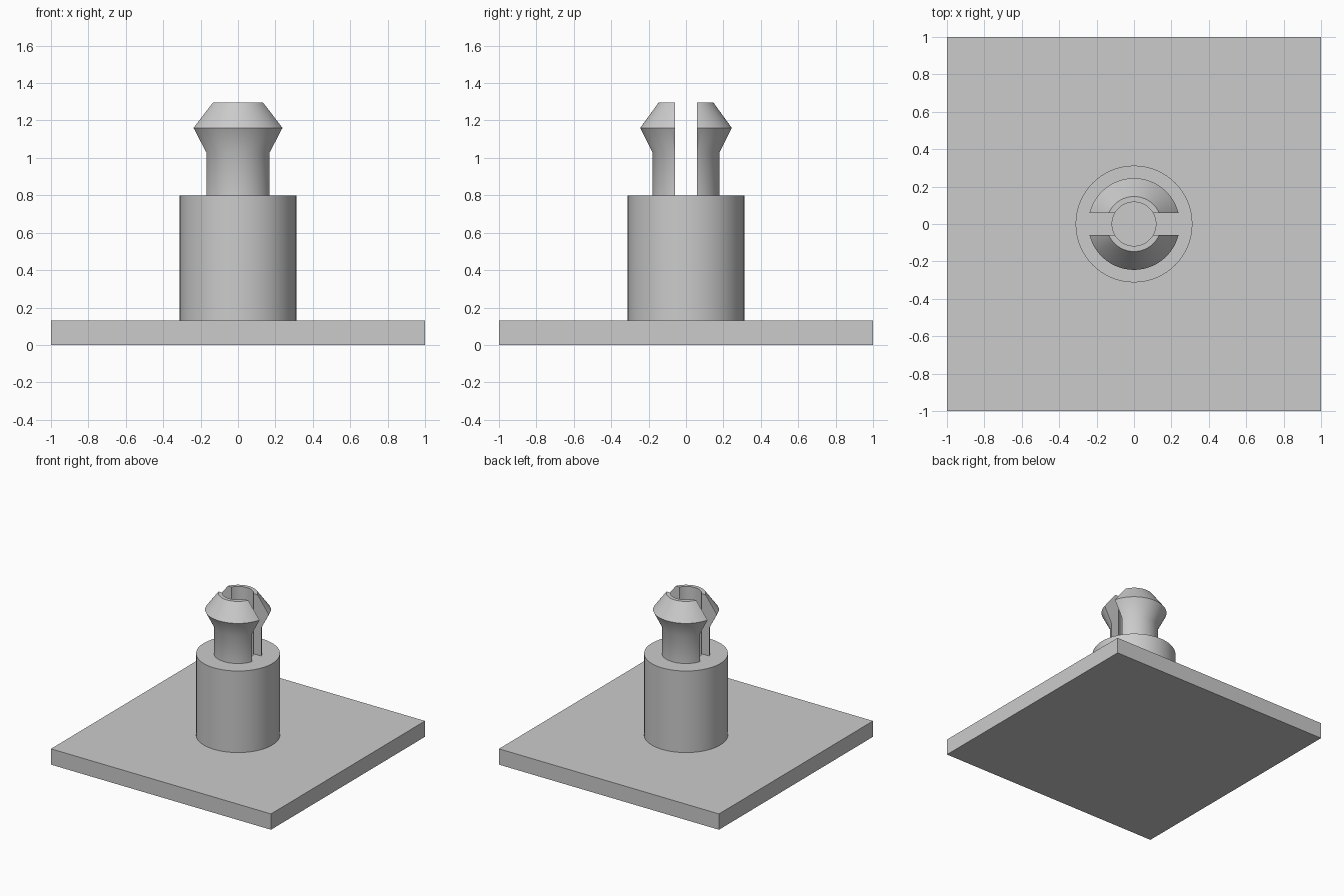
import bpy
import bmesh
import math
from mathutils import Matrix, Vector

SEGMENTS = 96
PLATE_TOP, POST_TOP = 0.13, 0.80
BORE, SLOT_HALF = 0.117, 0.06

cube = bpy.data.objects.get("Cube")
if cube:
    bpy.data.objects.remove(cube, do_unlink=True)

grey = bpy.data.materials.new("plain grey")
grey.use_nodes = True
colour = (0.6, 0.6, 0.6, 1)
grey.diffuse_color = colour
grey.node_tree.nodes["Principled BSDF"].inputs["Base Color"].default_value = colour


def finish(bm, name, smooth=True):
    """Turn a bmesh into a named, shaded object."""
    bmesh.ops.recalc_face_normals(bm, faces=bm.faces)
    mesh = bpy.data.meshes.new(name)
    bm.to_mesh(mesh)
    bm.free()
    mesh.materials.append(grey)
    obj = bpy.data.objects.new(name, mesh)
    bpy.context.collection.objects.link(obj)
    if smooth:
        bpy.ops.object.select_all(action="DESELECT")
        obj.select_set(True)
        bpy.context.view_layer.objects.active = obj
        bpy.ops.object.shade_smooth_by_angle(angle=math.radians(30))
    return obj


def lathe(profile, closed):
    """Revolve (radius, height) points around the z axis."""
    bm = bmesh.new()
    verts = [bm.verts.new((r, 0, z)) for r, z in profile]
    edges = [bm.edges.new(pair) for pair in zip(verts, verts[1:])]
    if closed:
        edges.append(bm.edges.new((verts[-1], verts[0])))
    bmesh.ops.spin(bm, geom=verts + edges, axis=(0, 0, 1), cent=(0, 0, 0),
                   angle=math.tau, steps=SEGMENTS)
    bmesh.ops.remove_doubles(bm, verts=bm.verts, dist=0.0001)
    return bm


# Square base plate
bm = bmesh.new()
bmesh.ops.create_cube(bm, size=1, matrix=Matrix.Translation((0, 0, PLATE_TOP / 2))
                      @ Matrix.Diagonal((2, 2, PLATE_TOP, 1)))
finish(bm, "base_plate", smooth=False)

# Round post with a bore down to the plate
finish(lathe([(0.312, PLATE_TOP), (0.312, POST_TOP),
              (BORE, POST_TOP), (BORE, PLATE_TOP)], closed=True), "post")

# Two snap prongs: a flared ring split by a straight slot
prong_profile = [(BORE, POST_TOP), (0.18, POST_TOP), (0.18, 1.03),
                 (0.245, 1.16), (0.147, 1.295), (BORE, 1.295)]
for name, side in (("front_prong", -1), ("back_prong", 1)):
    bm = lathe(prong_profile, closed=True)
    bmesh.ops.bisect_plane(bm, geom=bm.verts[:] + bm.edges[:] + bm.faces[:],
                           plane_co=Vector((0, side * SLOT_HALF, 0)),
                           plane_no=Vector((0, side, 0)), clear_inner=True)
    bmesh.ops.holes_fill(bm, edges=[e for e in bm.edges if e.is_boundary], sides=0)
    finish(bm, name)
